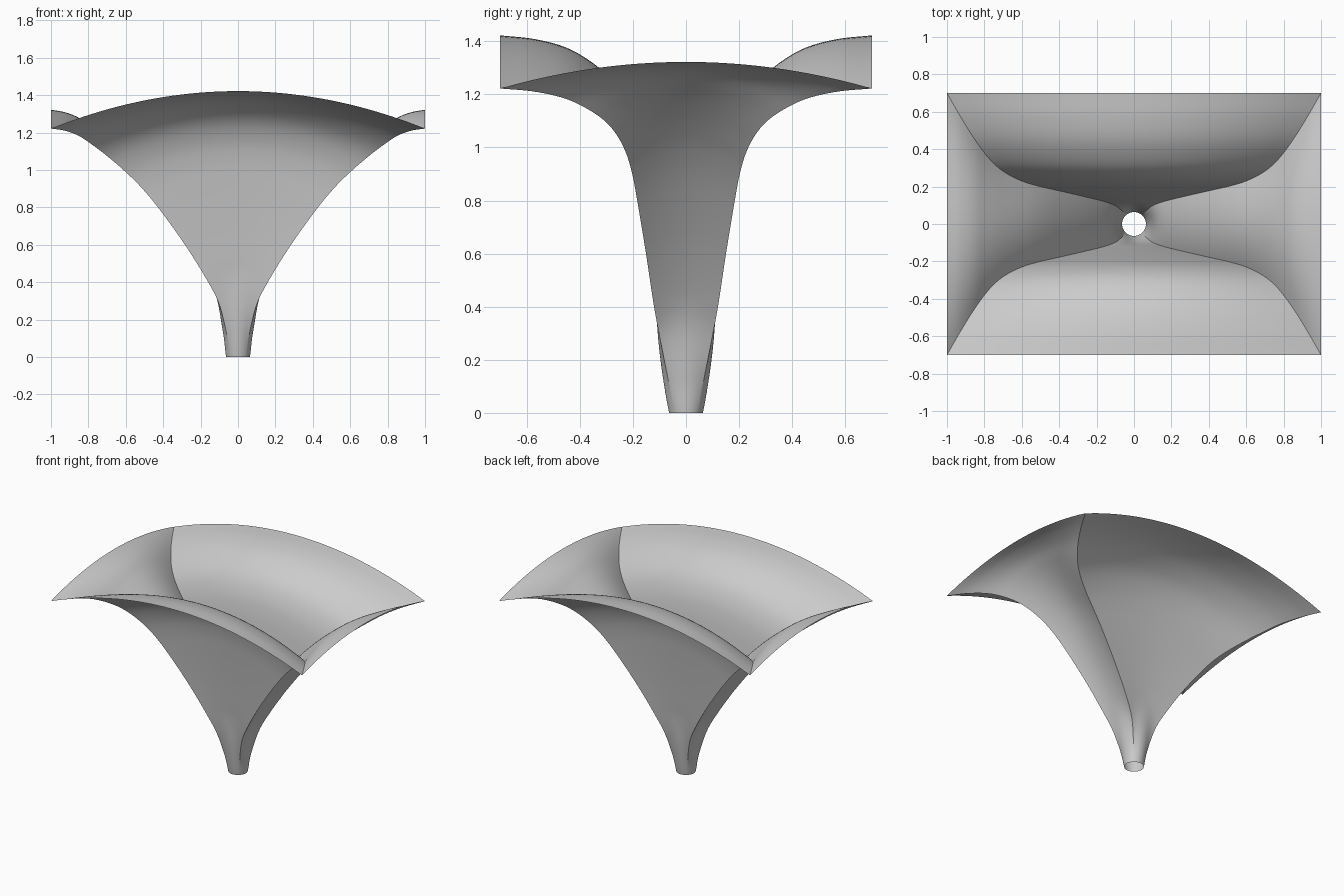
import bpy
import math
from mathutils import Vector

cube = bpy.data.objects.get("Cube")
if cube:
    bpy.data.objects.remove(cube, do_unlink=True)

RIM_HEIGHT = 1.222
ARCH_LONG, ARCH_SHORT = 0.2, 0.1
SIDE_STEPS, SPAN_STEPS = 32, 8

# Corner ridge running from the round foot up to the rim corner
ridge = [Vector(p) for p in (
    (0.045, 0.045, 0), (0.06, 0.066, 0.12), (0.1, 0.098, 0.28),
    (0.165, 0.122, 0.41), (0.28, 0.15, 0.595), (0.42, 0.182, 0.79),
    (0.52, 0.205, 0.91), (0.61, 0.234, 0.998), (0.7, 0.282, 1.075),
    (0.775, 0.35, 1.132), (0.85, 0.45, 1.182), (0.925, 0.57, 1.21),
    (1, 0.7, RIM_HEIGHT))]


def smooth_path(points, steps):
    """Catmull-Rom curve through the points."""
    ends = [points[0] * 2 - points[1]] + points + [points[-1] * 2 - points[-2]]
    path = []
    for a, b, c, d in zip(ends, ends[1:], ends[2:], ends[3:]):
        for i in range(steps):
            t = i / steps
            path.append(0.5 * (2 * b + (c - a) * t
                               + (2 * a - 5 * b + 4 * c - d) * t ** 2
                               + (3 * b - a - 3 * c + d) * t ** 3))
    return path + [points[-1]]


def square_loop():
    """Points around a square of half-size one, evenly spaced by angle."""
    loop = []
    for side in range(4):
        for i in range(SIDE_STEPS):
            v = math.tan(math.pi / 4 * (2 * i / SIDE_STEPS - 1))
            turn = side * math.pi / 2
            c, s = round(math.cos(turn)), round(math.sin(turn))
            loop.append((c - s * v, s + c * v))
    return loop


def section(corner):
    """One ring: round at the foot, rectangular and arched higher up."""
    t = min(corner.z / 0.42, 1)
    square = t * t * (3 - 2 * t)
    lift = corner.z / RIM_HEIGHT
    ring = []
    for a, b in square_loop():
        scale = square + (1 - square) * math.sqrt(2) / math.hypot(a, b)
        arch = ARCH_LONG * (1 - a * a) + ARCH_SHORT * (1 - b * b)
        ring.append((a * corner.x * scale, b * corner.y * scale,
                     corner.z + arch * lift))
    return ring


# Loft the thin canopy shell through the rings, open at both ends
rings = [section(p) for p in smooth_path(ridge, SPAN_STEPS)]
n = 4 * SIDE_STEPS
verts = [v for ring in rings for v in ring]
faces = [(r * n + i, r * n + (i + 1) % n,
          (r + 1) * n + (i + 1) % n, (r + 1) * n + i)
         for r in range(len(rings) - 1) for i in range(n)]
mesh = bpy.data.meshes.new("canopy_shell")
mesh.from_pydata(verts, [], faces)
shell = bpy.data.objects.new("canopy_shell", mesh)
bpy.context.collection.objects.link(shell)

# Plain grey material
grey = bpy.data.materials.new("light_grey")
grey.use_nodes = True
colour = (0.6, 0.6, 0.6, 1)
grey.diffuse_color = colour
grey.node_tree.nodes["Principled BSDF"].inputs["Base Color"].default_value = colour
mesh.materials.append(grey)

# Smooth walls with crisp corner ridges
bpy.context.view_layer.objects.active = shell
shell.select_set(True)
bpy.ops.object.shade_smooth_by_angle(angle=math.radians(30))
